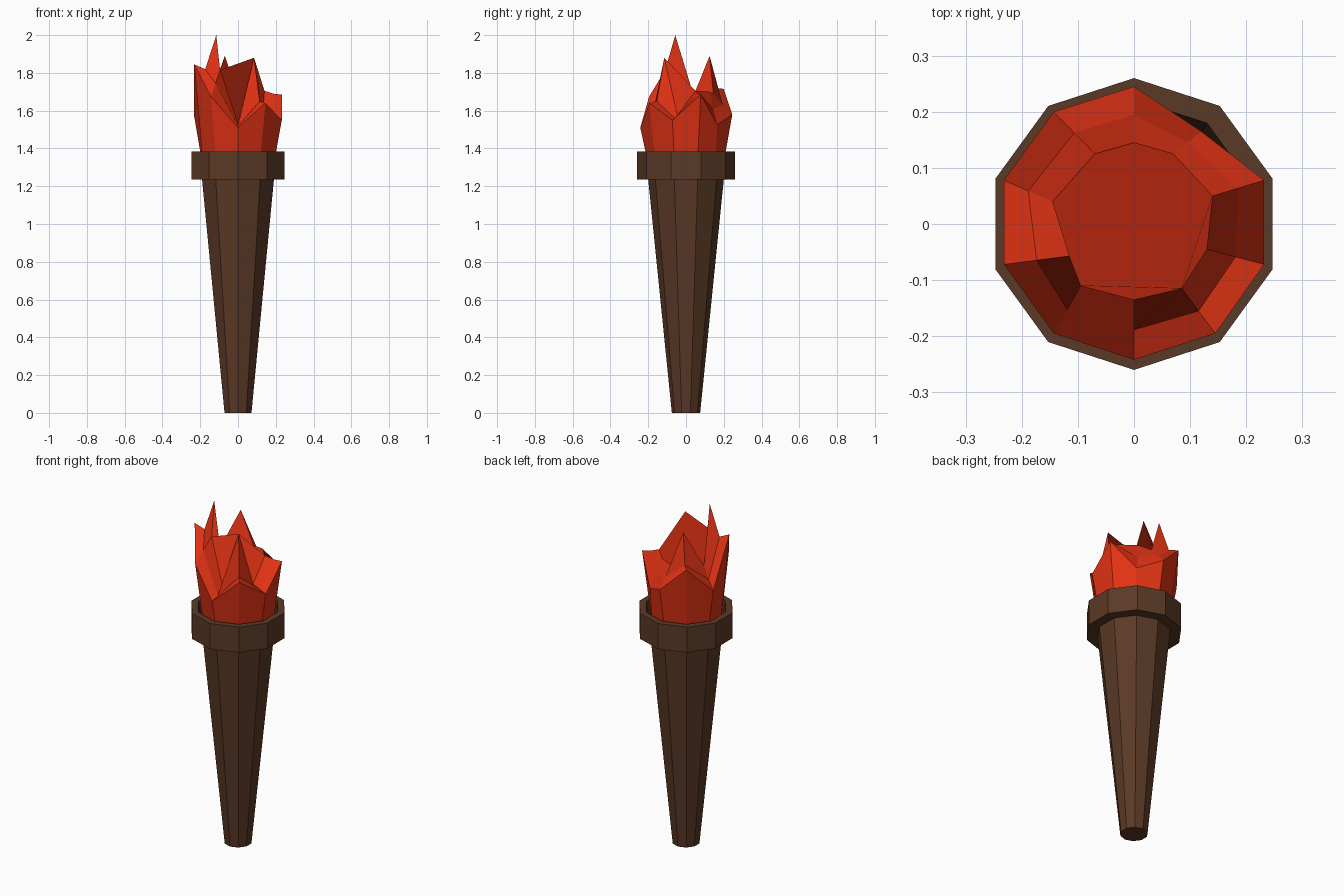
import bpy, bmesh, math

if "Cube" in bpy.data.objects:
    bpy.data.objects.remove(bpy.data.objects["Cube"])

SIDES = 10


def material(name, rgb):
    m = bpy.data.materials.new(name)
    m.diffuse_color = (*rgb, 1)
    m.use_nodes = True
    m.node_tree.nodes["Principled BSDF"].inputs["Base Color"].default_value = m.diffuse_color
    return m


def ring(bm, r, z):
    # decagon with a corner pointing to the front (-y)
    pts = [math.radians(-90 + 36 * i) for i in range(SIDES)]
    return [bm.verts.new((r * math.cos(a), r * math.sin(a), z)) for a in pts]


def bridge(bm, a, b):
    for i in range(SIDES):
        j = (i + 1) % SIDES
        bm.faces.new((a[i], a[j], b[j], b[i]))


def loft(name, make_rings, mat):
    bm = bmesh.new()
    rings = make_rings(bm)
    for a, b in zip(rings, rings[1:]):
        bridge(bm, a, b)
    bm.faces.new(rings[0][::-1])
    bm.faces.new(rings[-1])
    mesh = bpy.data.meshes.new(name)
    bm.to_mesh(mesh)
    bm.free()
    mesh.materials.append(mat)
    obj = bpy.data.objects.new(name, mesh)
    bpy.context.collection.objects.link(obj)
    return obj


wood = material("dark brown wood", (0.102, 0.041, 0.019))
fire = material("red fire", (0.75, 0.032, 0.007))

# Tapered handle with a hollow collar on top
PROFILE = [(0.075, 0), (0.2, 1.235), (0.26, 1.235), (0.26, 1.385),
           (0.222, 1.385), (0.2, 1.25)]
loft("handle_and_collar", lambda bm: [ring(bm, r, z) for r, z in PROFILE], wood)

# Jagged flame: per column, (x, y, z) of the shoulder and of the tip,
# plus the height of the ring between them, counter-clockwise from the front
FLAME = [
    ((0.0, -0.242, 1.51), 1.52, (0.0, -0.135, 1.53)),
    ((0.145, -0.195, 1.64), 1.65, (0.085, -0.115, 1.88)),
    ((0.232, -0.072, 1.55), 1.56, (0.13, -0.045, 1.57)),
    ((0.232, 0.078, 1.685), 1.69, (0.14, 0.05, 1.705)),
    ((0.12, 0.165, 1.525), 1.61, (0.07, 0.125, 1.70)),
    ((0.0, 0.245, 1.58), 1.63, (0.0, 0.145, 1.69)),
    ((-0.143, 0.2, 1.715), 1.72, (-0.07, 0.125, 1.89)),
    ((-0.232, 0.078, 1.57), 1.62, (-0.145, 0.04, 1.68)),
    ((-0.232, -0.072, 1.845), 1.82, (-0.115, -0.057, 2.0)),
    ((-0.143, -0.195, 1.675), 1.745, (-0.095, -0.11, 1.815)),
]


def flame_rings(bm):
    shoulder = [bm.verts.new(s) for s, _, _ in FLAME]
    middle = [bm.verts.new(((s[0] + t[0]) / 2, (s[1] + t[1]) / 2, z))
              for s, z, t in FLAME]
    tips = [bm.verts.new(t) for _, _, t in FLAME]
    return [ring(bm, 0.19, 1.27), shoulder, middle, tips]


loft("flame", flame_rings, fire)
